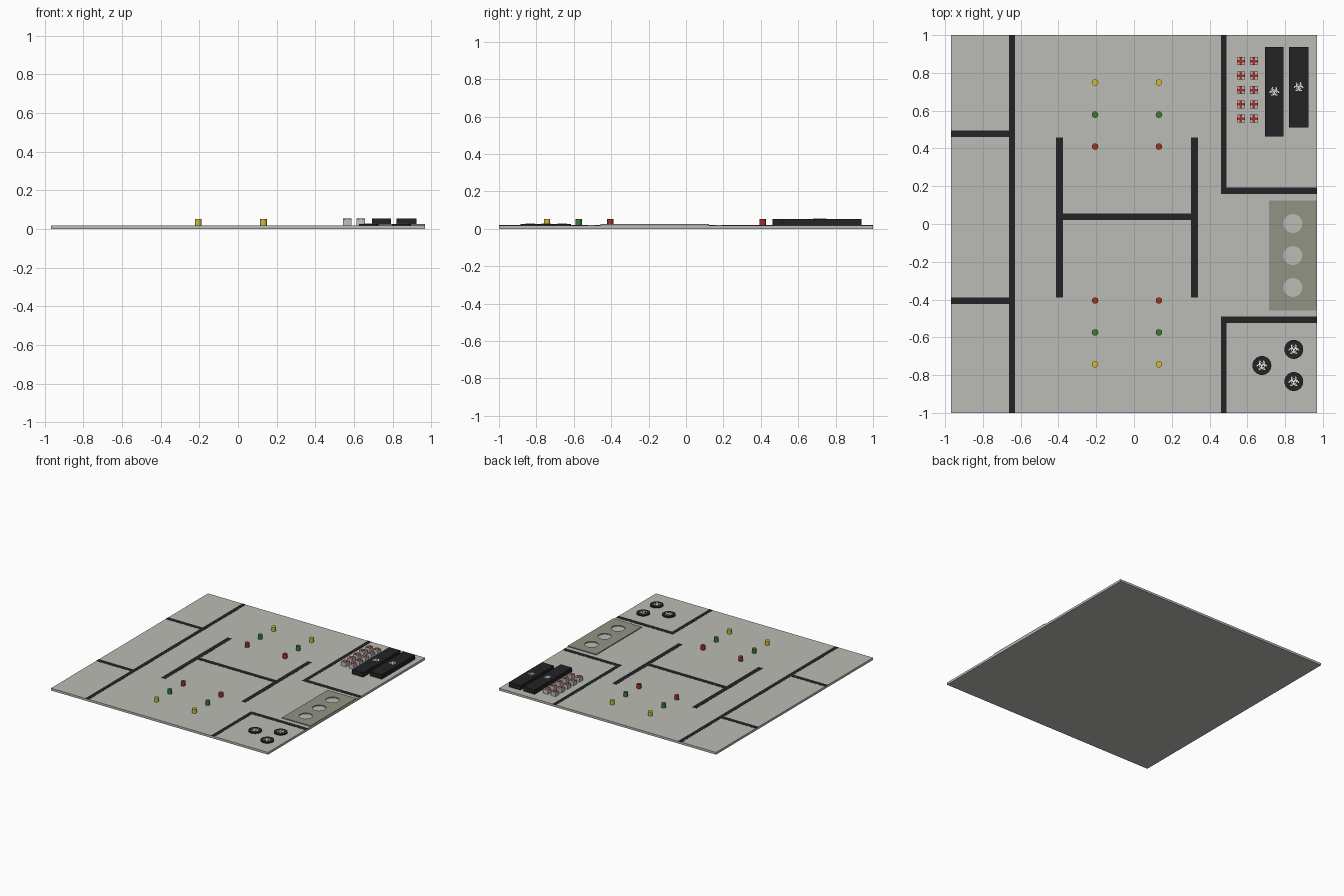
import bpy, bmesh, math
from mathutils import Matrix, Vector

if "Cube" in bpy.data.objects:
    bpy.data.objects.remove(bpy.data.objects["Cube"])

TOP = 0.018          # upper surface of the board


def mat(name, r, g, b):
    m = bpy.data.materials.new(name)
    m.diffuse_color = (r, g, b, 1)
    m.use_nodes = True
    m.node_tree.nodes["Principled BSDF"].inputs["Base Color"].default_value = m.diffuse_color
    return m


GREY = mat("board grey", 0.50, 0.50, 0.465)
OLIVE = mat("panel olive grey", 0.29, 0.29, 0.23)
BLACK = mat("black", 0.016, 0.017, 0.018)
WHITE = mat("white", 0.80, 0.80, 0.80)
PALE = mat("pale grey", 0.52, 0.53, 0.53)
RED = mat("red", 0.36, 0.03, 0.022)
GREEN = mat("green", 0.04, 0.20, 0.04)
YELLOW = mat("yellow", 0.60, 0.52, 0.04)


def finish(name, bm, material, smooth=False):
    me = bpy.data.meshes.new(name)
    bmesh.ops.recalc_face_normals(bm, faces=bm.faces)
    bm.to_mesh(me)
    bm.free()
    ob = bpy.data.objects.new(name, me)
    bpy.context.collection.objects.link(ob)
    me.materials.append(material)
    if smooth:
        bpy.ops.object.select_all(action='DESELECT')
        ob.select_set(True)
        bpy.context.view_layer.objects.active = ob
        bpy.ops.object.shade_smooth_by_angle(angle=math.radians(40))
    return ob


def box(name, x0, x1, y0, y1, z0, z1, material):
    bm = bmesh.new()
    bmesh.ops.create_cube(bm, size=1)
    bmesh.ops.transform(bm, verts=bm.verts, matrix=Matrix.Translation(
        ((x0 + x1) / 2, (y0 + y1) / 2, (z0 + z1) / 2))
        @ Matrix.Diagonal((x1 - x0, y1 - y0, z1 - z0, 1)))
    return finish(name, bm, material)


def cylinder(name, x, y, r, z0, z1, material, n=32):
    bm = bmesh.new()
    bmesh.ops.create_cone(bm, cap_ends=True, segments=n, radius1=r, radius2=r, depth=z1 - z0,
                          matrix=Matrix.Translation((x, y, (z0 + z1) / 2)))
    return finish(name, bm, material, True)


def emblem(name, x, y, z, size):
    """Flat hazard sign: three open rings round a small central ring."""
    bm = bmesh.new()

    def arc(cx, cy, r_in, r_out, a0, a1, n=14):
        pts = []
        for i in range(n + 1):
            a = a0 + (a1 - a0) * i / n
            d = Vector((math.cos(a), math.sin(a), 0))
            c = Vector((x + cx * size, y + cy * size, z))
            pts.append((bm.verts.new(c + d * r_in * size), bm.verts.new(c + d * r_out * size)))
        for (a, b), (c, d) in zip(pts, pts[1:]):
            bm.faces.new((a, b, d, c))

    for k in range(3):
        t = math.pi / 2 + k * math.tau / 3
        arc(0.5 * math.cos(t), 0.5 * math.sin(t), 0.32, 0.52, t + 0.6, t + math.tau - 0.6)
    arc(0, 0, 0.42, 0.54, 0, math.tau)
    ext = bmesh.ops.extrude_face_region(bm, geom=bm.faces[:])
    bmesh.ops.translate(bm, vec=(0, 0, 0.0015),
                        verts=[v for v in ext['geom'] if isinstance(v, bmesh.types.BMVert)])
    return finish(name, bm, WHITE)


# Board
EX = 0.968
box("board", -EX, EX, -1, 1, 0, TOP, GREY)

# Black floor tape
TAPES = [
    ("left_long", -0.661, -0.629, -1, 1),
    ("left_upper", -EX, -0.661, 0.460, 0.494),
    ("left_lower", -EX, -0.661, -0.424, -0.390),
    ("centre_left", -0.413, -0.376, -0.389, 0.458),
    ("centre_right", 0.302, 0.338, -0.389, 0.458),
    ("centre_cross", -0.376, 0.302, 0.020, 0.056),
    ("back_corner_side", 0.460, 0.491, 0.158, 1),
    ("back_corner_front", 0.491, EX, 0.158, 0.193),
    ("front_corner_side", 0.460, 0.491, -1, -0.490),
    ("front_corner_back", 0.491, EX, -0.525, -0.490),
]
for n, x0, x1, y0, y1 in TAPES:
    box("tape_" + n, x0, x1, y0, y1, TOP, TOP + 0.001, BLACK)

# Coloured pegs, in pairs
for x in (-0.206, 0.132):
    for y, m in ((0.749, YELLOW), (0.579, GREEN), (0.410, RED),
                 (-0.405, RED), (-0.574, GREEN), (-0.743, YELLOW)):
        cylinder("peg_" + m.name, x, y, 0.017, TOP, 0.052, m, 24)

# Panel with three round holes
panel = box("hole_panel", 0.714, EX, -0.457, 0.124, TOP, 0.025, OLIVE)
for y in (0.003, -0.167, -0.336):
    cut = cylinder("hole_cutter", 0.841, y, 0.05, 0.0185, 0.05, GREY, 40)
    cut.location.z = -0.01
    cut.hide_render = True
    cut.hide_viewport = False
    cut.display_type = 'WIRE'
    mod = panel.modifiers.new("hole", 'BOOLEAN')
    mod.object = cut
    mod.solver = 'EXACT'
    bpy.context.view_layer.update()
    bpy.ops.object.select_all(action='DESELECT')
    panel.select_set(True)
    bpy.context.view_layer.objects.active = panel
    bpy.ops.object.modifier_apply(modifier=mod.name)
    bpy.data.objects.remove(cut)

# Supply cubes with a red cross on top
H, W = 0.0215, 0.0065
for x in (0.566, 0.635):
    for y in (0.862, 0.786, 0.709, 0.633, 0.558):
        box("supply_cube", x - H, x + H, y - H, y + H, TOP, 0.052, PALE)
        box("cross_long", x - H, x + H, y - W, y + W, 0.052, 0.053, RED)
        for s in (-1, 1):
            a, b = sorted((s * W, s * H))
            box("cross_arm", x - W, x + W, y + a, y + b, 0.052, 0.053, RED)

# Long black crates
for x0, x1, y0 in ((0.693, 0.792, 0.463), (0.820, 0.924, 0.512)):
    box("black_crate", x0, x1, y0, 0.938, TOP, 0.053, BLACK)
    emblem("crate_emblem", (x0 + x1) / 2, (y0 + 0.938) / 2, 0.053, 0.028)

# Black discs
for x, y in ((0.677, -0.749), (0.846, -0.664), (0.846, -0.834)):
    cylinder("black_disc", x, y, 0.05, TOP, 0.026, BLACK, 40)
    emblem("disc_emblem", x, y, 0.026, 0.030)
